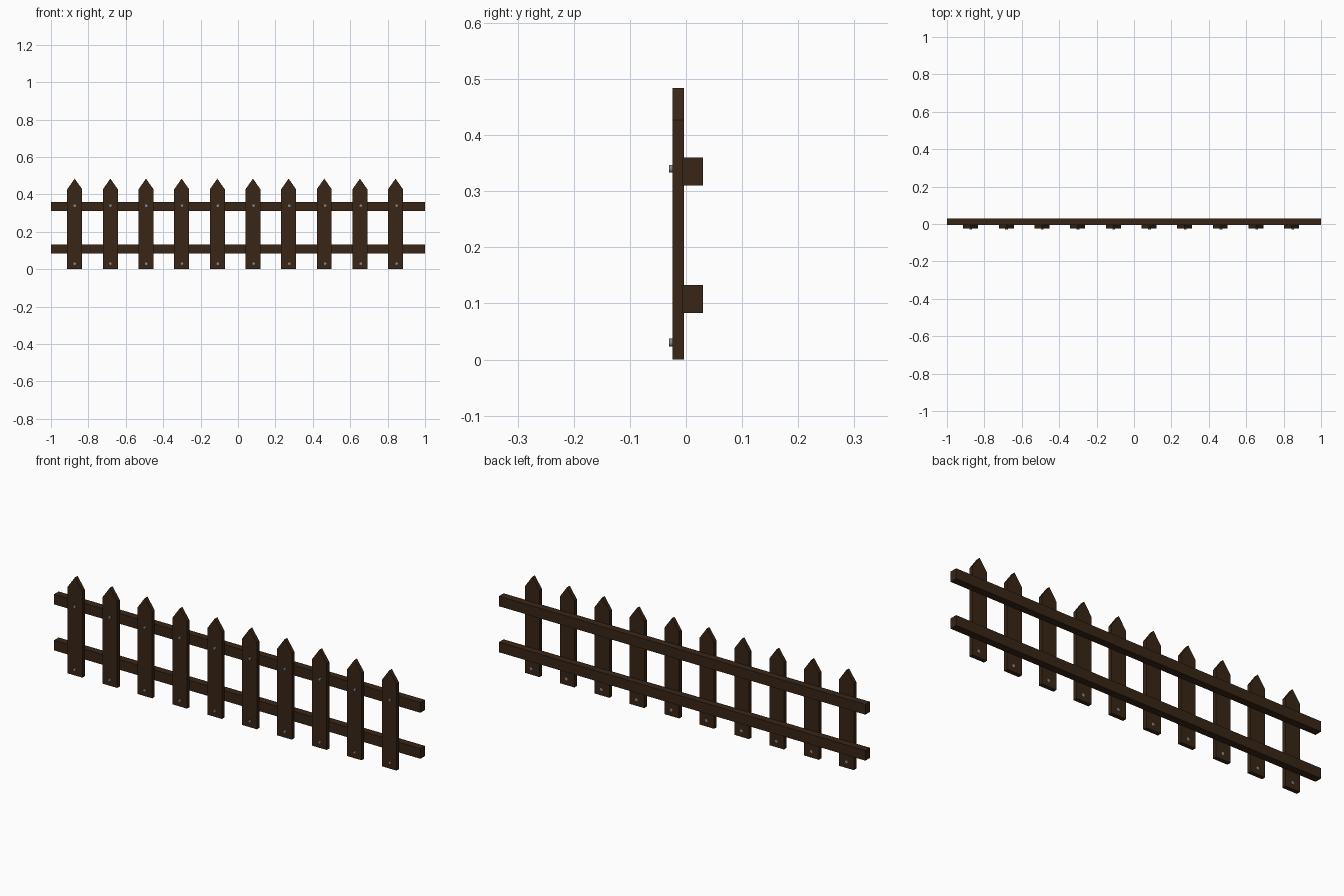
import bpy, bmesh
from math import pi
from mathutils import Matrix, Vector

if "Cube" in bpy.data.objects:
    bpy.data.objects.remove(bpy.data.objects["Cube"])


def material(name, color):
    m = bpy.data.materials.new(name)
    m.diffuse_color = (*color, 1)
    m.use_nodes = True
    m.node_tree.nodes["Principled BSDF"].inputs["Base Color"].default_value = m.diffuse_color
    return m


wood = material("dark_wood", (0.04, 0.019, 0.008))
steel = material("nail_steel", (0.25, 0.25, 0.26))


def finish(bm, name, mat, loc=(0, 0, 0)):
    bmesh.ops.recalc_face_normals(bm, faces=bm.faces)
    me = bpy.data.meshes.new(name)
    bm.to_mesh(me)
    bm.free()
    me.materials.append(mat)
    ob = bpy.data.objects.new(name, me)
    ob.location = loc
    bpy.context.collection.objects.link(ob)
    return ob


def rail(name, z0, z1, y0=-0.006, y1=0.03):
    bm = bmesh.new()
    bmesh.ops.create_cube(bm, size=1, matrix=Matrix.Diagonal((2, y1 - y0, z1 - z0, 1)))
    finish(bm, name, wood, (0, (y0 + y1) / 2, (z0 + z1) / 2))


def picket(name, x, y0=-0.024, y1=-0.004):
    w = 0.04
    profile = [(-w, 0), (w, 0), (w, 0.427), (0, 0.484), (-w, 0.427)]
    bm = bmesh.new()
    face = bm.faces.new([bm.verts.new((px, y0, pz)) for px, pz in profile])
    ext = bmesh.ops.extrude_face_region(bm, geom=[face], use_keep_orig=True)
    moved = [g for g in ext["geom"] if isinstance(g, bmesh.types.BMVert)]
    bmesh.ops.translate(bm, verts=moved, vec=Vector((0, y1 - y0, 0)))
    finish(bm, name, wood, (x, 0, 0))


def nail(name, x, z, y0=-0.03, y1=-0.0035):
    bm = bmesh.new()
    bmesh.ops.create_cone(bm, cap_ends=True, segments=16, radius1=0.007, radius2=0.007,
                          depth=y1 - y0, matrix=Matrix.Rotation(pi / 2, 4, 'X'))
    ob = finish(bm, name, steel, (x, (y0 + y1) / 2, z))
    # smooth sides, flat caps
    for p in ob.data.polygons:
        p.use_smooth = len(p.vertices) == 4


# Two long rails at the back
rail("lower_rail", 0.083, 0.133)
rail("upper_rail", 0.310, 0.360)

# Ten pointed pickets, each with two nails running through it
for i in range(10):
    picket(f"picket_{i + 1}", -0.873 + 0.1906 * i)
    nail_x = -0.873 + 0.1912 * i
    nail(f"upper_nail_{i + 1}", nail_x, 0.340)
    nail(f"lower_nail_{i + 1}", nail_x, 0.030)
